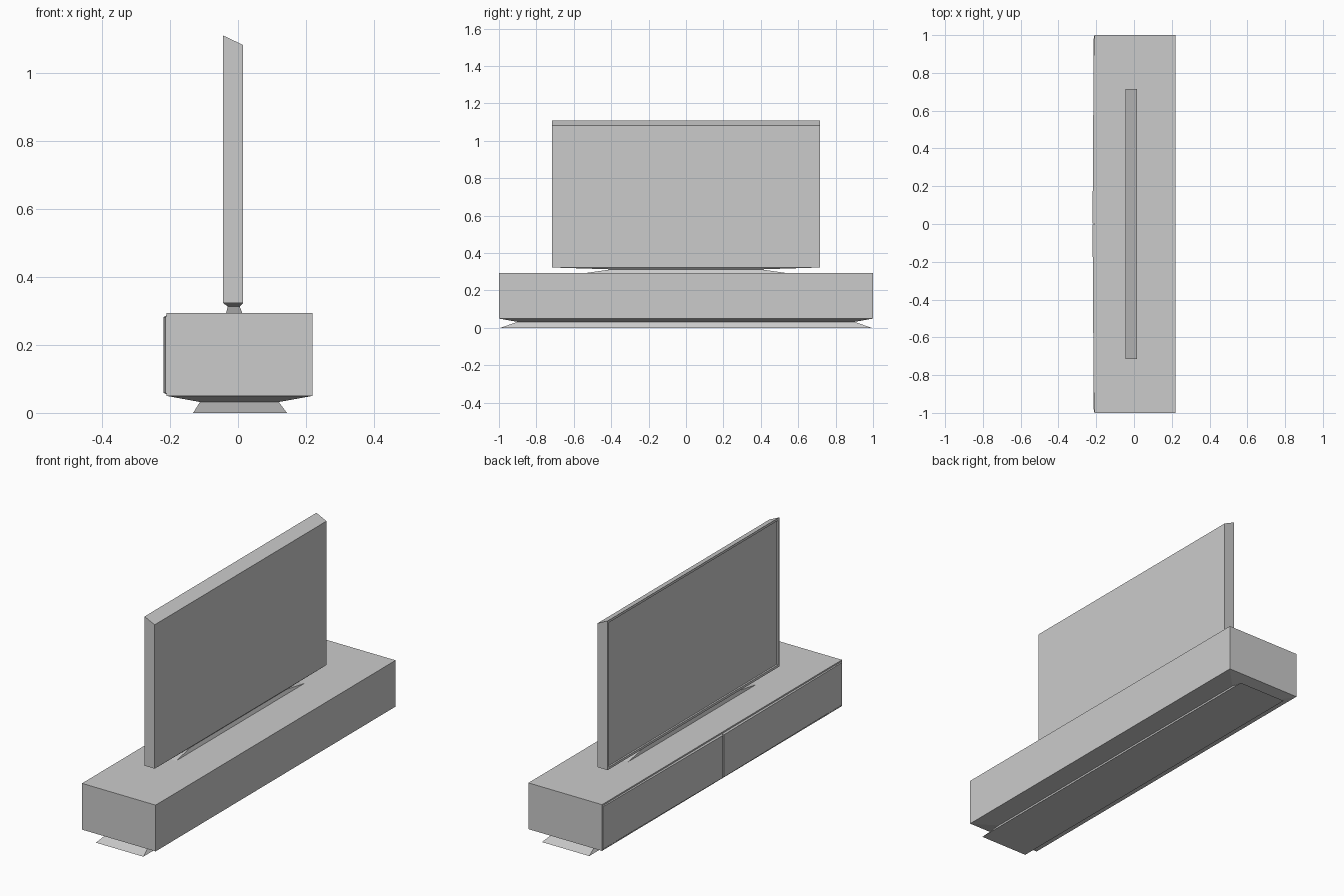
import bpy, bmesh

if "Cube" in bpy.data.objects:
    bpy.data.objects.remove(bpy.data.objects["Cube"])


def ring(x0, x1, y0, y1, z):
    return [(x0, y0, z), (x1, y0, z), (x1, y1, z), (x0, y1, z)]


def loft(name, rings):
    """Join a stack of four-point rings into a closed solid."""
    bm = bmesh.new()
    loops = [[bm.verts.new(p) for p in r] for r in rings]
    for a, b in zip(loops, loops[1:]):
        for i in range(4):
            j = (i + 1) % 4
            bm.faces.new((a[i], a[j], b[j], b[i]))
    bm.faces.new(loops[0][::-1])
    bm.faces.new(loops[-1])
    bmesh.ops.recalc_face_normals(bm, faces=bm.faces)
    mesh = bpy.data.meshes.new(name)
    bm.to_mesh(mesh)
    bm.free()
    obj = bpy.data.objects.new(name, mesh)
    bpy.context.collection.objects.link(obj)
    return obj


# Long cabinet with tapered underside and splayed plinth
loft("cabinet", [
    ring(-0.132, 0.144, -0.995, 0.995, 0.0),
    ring(-0.112, 0.120, -0.90, 0.90, 0.032),
    ring(-0.210, 0.2195, -1.0, 1.0, 0.050),
    ring(-0.210, 0.2195, -1.0, 1.0, 0.294),
])

# Pair of thin doors, thickest at the middle seam
for name, s in (("door_left", 1), ("door_right", -1)):
    loft(name, [
        [(-0.209, s * y, z) for y, z in
         ((0.002, 0.054), (0.997, 0.054), (0.997, 0.287), (0.002, 0.287))],
        [(x, s * y, z) for x, y, z in
         ((-0.2195, 0.004, 0.059), (-0.213, 0.995, 0.059),
          (-0.213, 0.995, 0.282), (-0.2195, 0.004, 0.282))],
    ])

# Television foot
loft("screen_foot", [
    ring(-0.035, 0.013, -0.54, 0.54, 0.293),
    ring(-0.030, 0.005, -0.40, 0.40, 0.313),
])

# Television body: tapered underside, sloping top
tv = loft("television", [
    ring(-0.030, 0.005, -0.40, 0.40, 0.313),
    ring(-0.044, 0.015, -0.716, 0.716, 0.323),
    [(-0.044, -0.716, 1.110), (0.015, -0.716, 1.082),
     (0.015, 0.716, 1.082), (-0.044, 0.716, 1.110)],
])

# Recessed display inside a narrow bezel
bm = bmesh.new()
bm.from_mesh(tv.data)
bm.normal_update()
display = [f for f in bm.faces if f.normal.x < -0.99]
bmesh.ops.inset_region(bm, faces=display, thickness=0.018)
bmesh.ops.inset_region(bm, faces=display, thickness=0.001, depth=-0.008)
bm.to_mesh(tv.data)
bm.free()
